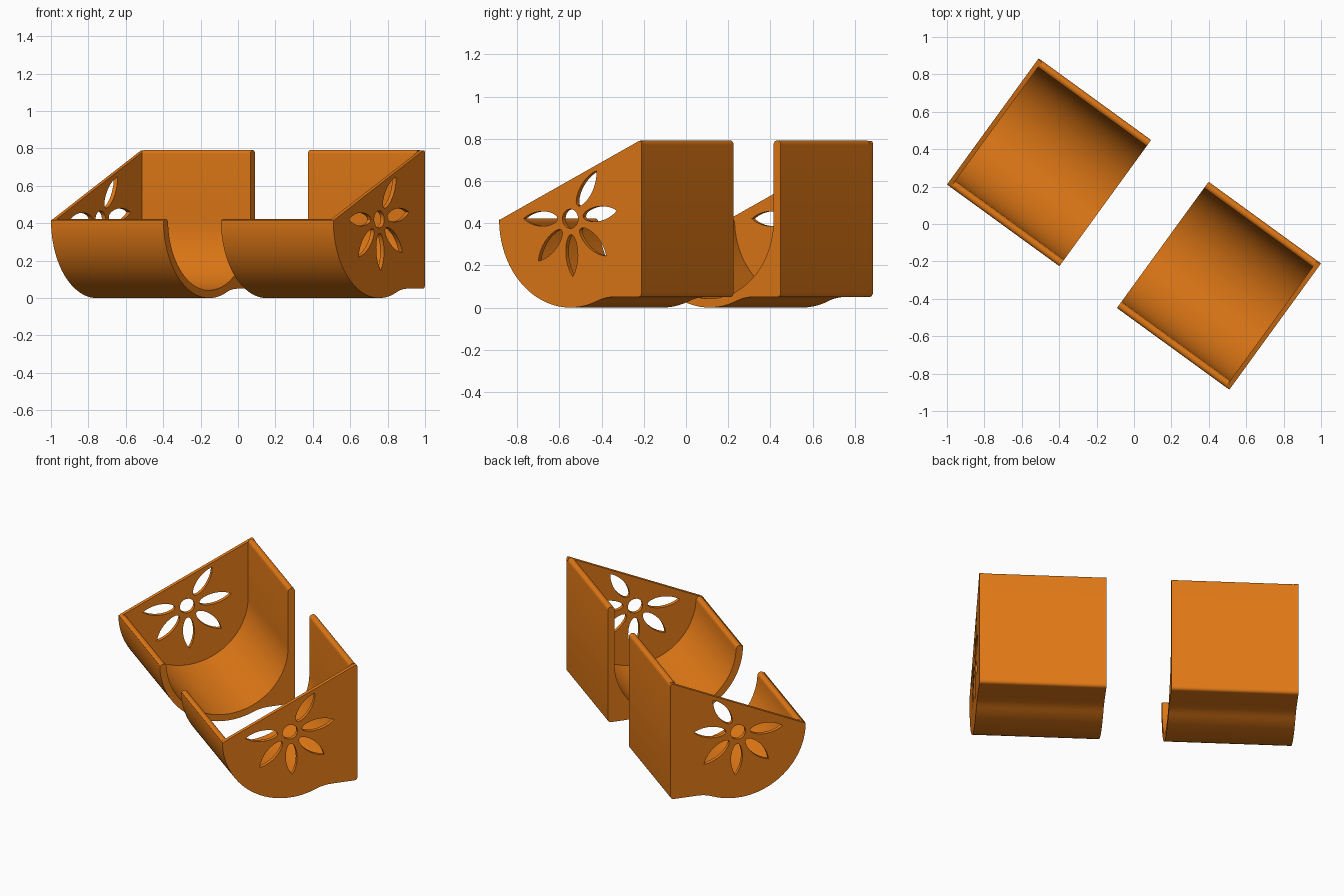
import bpy
from math import pi, sin, cos, radians, atan2, sqrt
from mathutils import Matrix, Vector

if "Cube" in bpy.data.objects:
    bpy.data.objects.remove(bpy.data.objects["Cube"])

R, T = 0.417, 0.042            # outer radius of the cradle, wall thickness
TOP, BASE = 0.792, 0.05        # back wall top, flat base height
INNER, OUTER = 0.19, 0.933     # extent of each holder along the pair's axis
PLATE = 0.025
TURN = Matrix.Rotation(radians(-36), 4, 'Z')

orange = bpy.data.materials.new("orange")
orange.diffuse_color = (0.75, 0.19, 0.008, 1)
orange.use_nodes = True
orange.node_tree.nodes["Principled BSDF"].inputs["Base Color"].default_value = orange.diffuse_color


def arc(cx, cz, r, a0, a1, n):
    return [(cx + r * cos(radians(a0 + (a1 - a0) * i / n)),
             cz + r * sin(radians(a0 + (a1 - a0) * i / n))) for i in range(n + 1)]


def extrude(name, outlines, x0, x1):
    """Extrude depth/height outlines (first = border, rest = holes) from x0 to x1."""
    cu = bpy.data.curves.new(name, 'CURVE')
    cu.dimensions, cu.fill_mode = '2D', 'BOTH'
    cu.extrude = (x1 - x0) / 2
    for pts in outlines:
        sp = cu.splines.new('POLY')
        sp.points.add(len(pts) - 1)
        for p, (d, z) in zip(sp.points, pts):
            p.co = (d, z, 0, 1)
        sp.use_cyclic_u = True
    ob = bpy.data.objects.new(name, cu)
    bpy.context.collection.objects.link(ob)
    frame = Matrix(((0, 0, 1, (x0 + x1) / 2), (1, 0, 0, 0), (0, 1, 0, 0), (0, 0, 0, 1)))
    bpy.ops.object.select_all(action='DESELECT')
    ob.select_set(True)
    bpy.context.view_layer.objects.active = ob
    bpy.ops.object.convert(target='MESH')
    ob = bpy.context.view_layer.objects.active
    ob.data.transform(TURN @ frame)
    ob.data.materials.clear()
    ob.data.materials.append(orange)
    bpy.ops.object.mode_set(mode='EDIT')
    bpy.ops.mesh.select_all(action='SELECT')
    bpy.ops.mesh.remove_doubles(threshold=0.0001)
    bpy.ops.mesh.normals_make_consistent(inside=False)
    bpy.ops.object.mode_set(mode='OBJECT')
    bpy.ops.object.shade_smooth_by_angle(angle=radians(30))


# Underside: round belly blending through a hollow fillet into the flat base
F = 0.25
fx = sqrt((R + F) ** 2 - (R - BASE + F) ** 2)
swing = atan2(fx, R - BASE + F) * 180 / pi
underside = (arc(0, R, R, 180, 270 + swing, 40)
             + arc(fx, BASE - F, F, 90 + swing, 90, 8)[1:]
             + arc(R - 0.02, BASE + 0.02, 0.02, -90, 0, 5))

# Cradle section: underside, rounded back wall top, inner bowl, rounded lip
h = T / 2
section = (underside + arc(R - h, TOP - h, h, 0, 180, 10)
           + arc(0, R, R - T, 0, -176, 40)
           + arc(-R + h, 0.402, h, 0, 180, 10))

# End plate: underside closed by a sloping top edge
plate = underside + [(R, TOP - 0.012), (R - 0.006, TOP - 0.002),
                     (R - 0.018, TOP - 0.004), (-R + 0.012, 0.42), (-R + 0.003, 0.413)]


def petal(angle, r0=0.075, r1=0.275, half=0.041, n=14):
    """Teardrop with a round root and a pointed tip."""
    side = []
    for i in range(n + 1):
        t = (i / n) ** 1.5
        side.append((r0 + (r1 - r0) * t, half * 1.72 * sqrt(t) * (1 - t) ** 0.9 * (1 + 0.6 * t)))
    pts = side + [(x, -y) for x, y in side[-2:0:-1]]
    a = radians(angle)
    return [(x * cos(a) - y * sin(a), 0.421 + x * sin(a) + y * cos(a)) for x, y in pts]


# Flower cut-out: centre hole and six petals
flower = [arc(0, 0.421, 0.046, 0, 345, 23)] + [petal(a) for a in (180, 227, 273, 320, 8, 56)]

# Mirrored pair of holders, plates on the outer ends
for side, s in (("left", -1), ("right", 1)):
    a, b = sorted((s * INNER, s * (OUTER - PLATE)))
    extrude(side + "_cradle", [section], a, b)
    a, b = sorted((s * (OUTER - PLATE), s * OUTER))
    extrude(side + "_end_plate", [plate] + flower, a, b)
